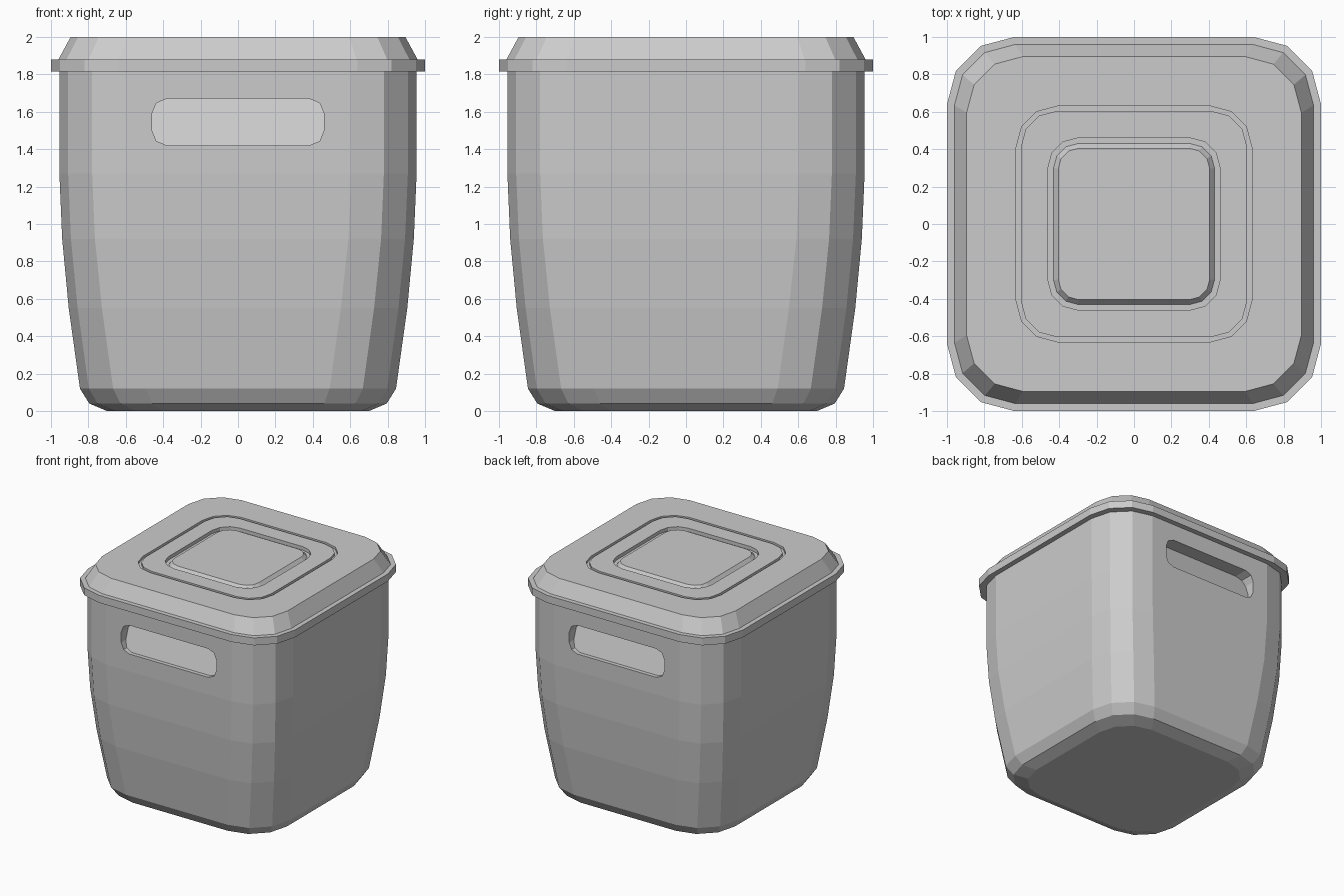
import bpy, bmesh, math

if "Cube" in bpy.data.objects:
    bpy.data.objects.remove(bpy.data.objects["Cube"], do_unlink=True)

GREY = (0.6, 0.6, 0.6, 1.0)
plastic = bpy.data.materials.new("grey plastic")
plastic.use_nodes = True
plastic.diffuse_color = GREY
plastic.node_tree.nodes["Principled BSDF"].inputs["Base Color"].default_value = GREY


def rounded_rect(half_w, half_h, radius, segments):
    """Outline points of a rectangle with rounded corners."""
    points = []
    for corner, (sx, sy) in enumerate([(1, 1), (-1, 1), (-1, -1), (1, -1)]):
        for i in range(segments + 1):
            a = math.pi / 2 * (corner + i / segments)
            points.append((sx * (half_w - radius) + radius * math.cos(a),
                           sy * (half_h - radius) + radius * math.sin(a)))
    return points


def loft(name, loops):
    """Closed solid through matching loops of 3D points."""
    bm = bmesh.new()
    rings = [[bm.verts.new(p) for p in loop] for loop in loops]
    for a, b in zip(rings, rings[1:]):
        for i in range(len(a)):
            j = (i + 1) % len(a)
            bm.faces.new((a[i], a[j], b[j], b[i]))
    bm.faces.new(rings[0][::-1])
    bm.faces.new(rings[-1])
    bmesh.ops.recalc_face_normals(bm, faces=bm.faces)
    mesh = bpy.data.meshes.new(name)
    bm.to_mesh(mesh)
    bm.free()
    mesh.materials.append(plastic)
    obj = bpy.data.objects.new(name, mesh)
    bpy.context.collection.objects.link(obj)
    return obj


def square_loft(name, profile):
    """Loft of rounded squares given as (half width, corner radius, height)."""
    return loft(name, [[(x, y, z) for x, y in rounded_rect(w, w, r, 3)]
                       for w, r, z in profile])


# Tapered bin body
body = square_loft("bin_body", [
    (0.70, 0.30, 0.0), (0.795, 0.335, 0.04), (0.845, 0.355, 0.12),
    (0.905, 0.355, 0.55), (0.94, 0.35, 0.92), (0.955, 0.35, 1.27),
    (0.955, 0.35, 1.83)])

# Handle pockets in front and back, deeper at the top than at the bottom
MID, HALF = 1.545, 0.125
outline = rounded_rect(0.46, HALF, 0.08, 2)
for side in (-1, 1):
    outer = [(x, side * 1.1, MID + z) for x, z in outline]
    inner = [(x, side * (0.875 - 0.045 * z / HALF), MID + z) for x, z in outline]
    cutter = loft("pocket_cutter", [outer, inner])
    cutter.hide_render = True
    cut = body.modifiers.new("handle_pocket", 'BOOLEAN')
    cut.operation = 'DIFFERENCE'
    cut.solver = 'EXACT'
    cut.object = cutter
    bpy.context.view_layer.objects.active = body
    bpy.ops.object.modifier_apply(modifier=cut.name)
    bpy.data.objects.remove(cutter, do_unlink=True)

# Lid: overhanging rim, chamfer, thin groove, then a moat around a raised pad
square_loft("lid", [
    (0.90, 0.33, 1.815), (1.0, 0.36, 1.815), (1.0, 0.36, 1.88),
    (0.96, 0.325, 1.88), (0.895, 0.30, 2.0),
    (0.63, 0.22, 2.0), (0.63, 0.22, 1.98), (0.605, 0.195, 1.98), (0.605, 0.195, 2.0),
    (0.46, 0.16, 2.0), (0.46, 0.16, 1.97), (0.43, 0.13, 1.97), (0.405, 0.11, 2.0)])
